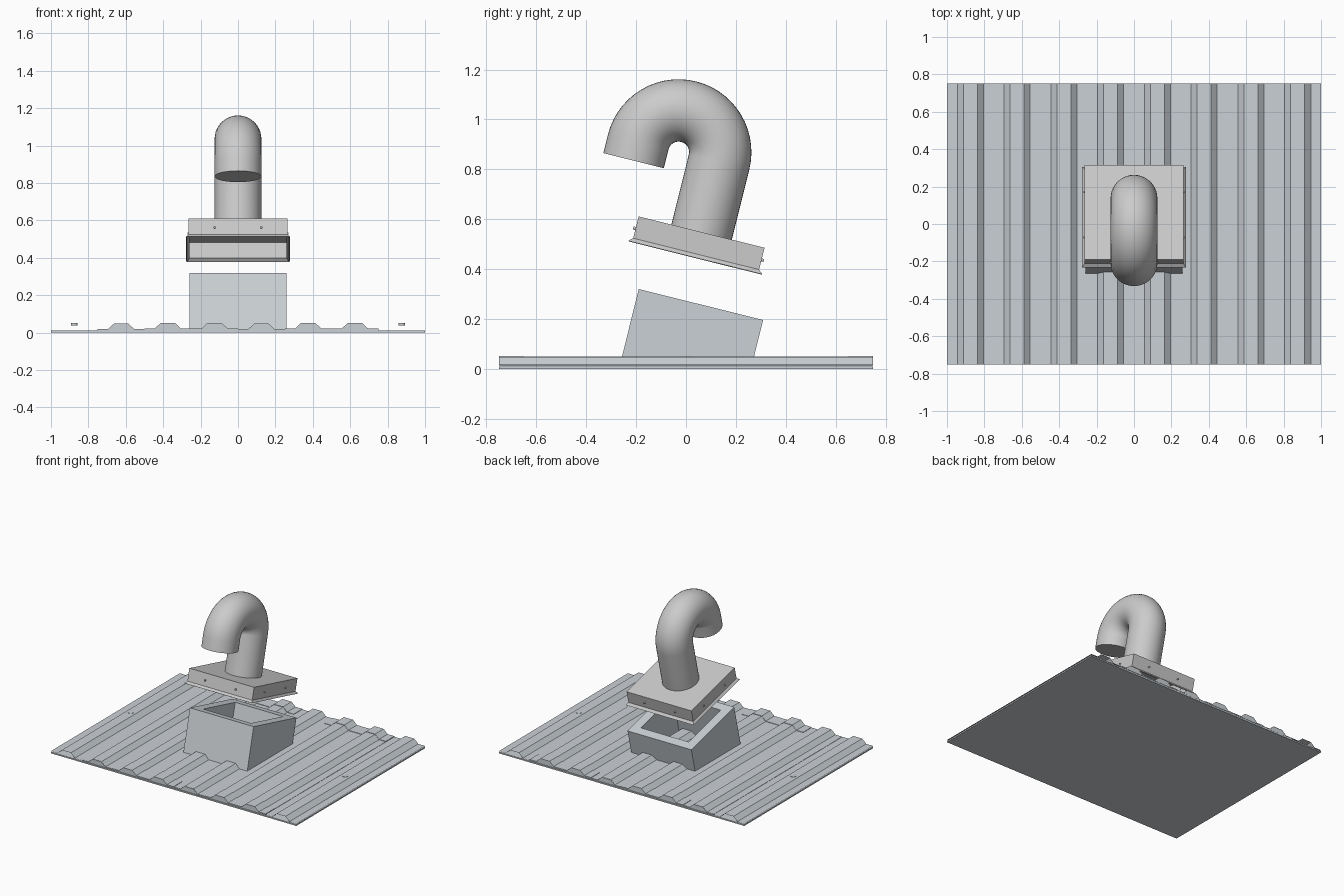
import bpy, bmesh, math
from mathutils import Matrix, Vector

if "Cube" in bpy.data.objects:
    bpy.data.objects.remove(bpy.data.objects["Cube"])

TILT = Matrix.Rotation(math.radians(-14), 4, 'X')
CAP = Matrix.Translation((0, 0.0625, 0.548)) @ TILT      # centre of hood top
CURB = Matrix.Translation((0, 0.06, 0.2575)) @ TILT      # centre of curb top

blue = bpy.data.materials.new("coated_sheet")
blue.diffuse_color = (0.60, 0.64, 0.67, 1)
blue.use_nodes = True
blue.node_tree.nodes["Principled BSDF"].inputs["Base Color"].default_value = blue.diffuse_color


def make(name, verts, faces, mat=None, fix=True):
    me = bpy.data.meshes.new(name)
    me.from_pydata([tuple(v) for v in verts], [], faces)
    if fix:
        bm = bmesh.new()
        bm.from_mesh(me)
        bmesh.ops.recalc_face_normals(bm, faces=bm.faces)
        bm.to_mesh(me)
        bm.free()
    ob = bpy.data.objects.new(name, me)
    bpy.context.collection.objects.link(ob)
    if mat:
        me.materials.append(mat)
    return ob


def loft(name, rings, cap_start=False, cap_end=False, closed=False, mat=None):
    n = len(rings[0])
    verts = [v for r in rings for v in r]
    faces = []
    for i in range(len(rings) if closed else len(rings) - 1):
        j = (i + 1) % len(rings)
        for k in range(n):
            l = (k + 1) % n
            faces.append((i*n + k, i*n + l, j*n + l, j*n + k))
    if cap_start:
        faces.append(tuple(range(n)))
    if cap_end:
        faces.append(tuple(range((len(rings) - 1)*n, len(rings)*n)))
    return make(name, verts, faces, mat)


def rib_profile(x0, x1, z, h=0.03):
    """Trapezoid ribs every 0.25 between x0 and x1."""
    pts = [(x0, z)]
    for i in range(round((x1 - x0) / 0.25)):
        c = x0 + 0.125 + i*0.25
        pts += [(c - 0.07, z), (c - 0.037, z + h), (c + 0.037, z + h), (c + 0.07, z)]
    return pts + [(x1, z)]


def sheet(name, x0, x1, y0, y1, z, base=None):
    """Ribbed sheet; with a base height it becomes a solid strip."""
    p = rib_profile(x0, x1, z)
    if base is not None:
        p += [(x1, base), (x0, base)]
        return loft(name, [[(x, y, h) for x, h in p] for y in (y0, y1)], True, True, mat=blue)
    n = len(p)
    verts = [(x, y, h) for y in (y0, y1) for x, h in p]
    faces = [(i, i + 1, n + i + 1, n + i) for i in range(n - 1)]
    return make(name, verts, faces, blue, fix=False)


def rect(m, hx, hy, n):
    return [m @ Vector((sx*hx, sy*hy, n)) for sx, sy in ((-1, -1), (1, -1), (1, 1), (-1, 1))]


def drop(ring, z):
    """Slide a ring along the tilted axis down to height z."""
    a = TILT @ Vector((0, 0, 1))
    return [v - a*((v.z - z)/a.z) for v in ring]


def disc(name, m, r, h, mat=None):
    bm = bmesh.new()
    bmesh.ops.create_cone(bm, cap_ends=True, segments=12, radius1=r, radius2=r, depth=h, matrix=m)
    me = bpy.data.meshes.new(name)
    bm.to_mesh(me)
    bm.free()
    ob = bpy.data.objects.new(name, me)
    bpy.context.collection.objects.link(ob)
    if mat:
        me.materials.append(mat)


# Roof deck: flat board, ribbed cladding, flashing sheet, end strips
flat = Matrix.Identity(4)
loft("roof_board", [rect(flat, 1, 0.75, 0), rect(flat, 1, 0.75, 0.01)], True, True, mat=blue)
sheet("roof_cladding", -1, 1, -0.75, 0.75, 0.017)
sheet("flashing_sheet", -0.75, 0.75, -0.748, 0.748, 0.019, 0.012)
for s, side in ((-1, "front"), (1, "back")):
    for x0, part in ((-0.5, "left"), (0.25, "right")):
        y0, y1 = sorted((s*0.65, s*0.75))
        sheet(f"end_strip_{side}_{part}", x0, x0 + 0.5, y0, y1, 0.022, 0.014)

# Deck screws
for s in (-1, 1):
    disc("deck_screw", Matrix.Translation((s*0.875, 0, 0.044)), 0.018, 0.012, blue)

# Upstand curb with open, rimmed top
outer, inner = rect(CURB, 0.26, 0.257, 0), rect(CURB, 0.195, 0.192, 0)
loft("curb", [drop(outer, 0.02), outer, inner, drop(inner, 0.02)], closed=True, mat=blue)

# Hood: hollow tray with flared drip edge
loft("hood", [rect(CAP, 0.264, 0.26, 0), rect(CAP, 0.264, 0.26, -0.09),
              rect(CAP, 0.277, 0.277, -0.105), rect(CAP, 0.272, 0.272, -0.107),
              rect(CAP, 0.259, 0.255, -0.09), rect(CAP, 0.259, 0.255, -0.006)], True, True)

# Hood screws, two per side
for k in range(4):
    turn = Matrix.Rotation(k*math.pi/2, 4, 'Z')
    for t in (-0.125, 0.125):
        disc("hood_screw", CAP @ turn @ Matrix.Translation((t, -0.264, -0.05))
             @ Matrix.Rotation(math.pi/2, 4, 'X'), 0.006, 0.012)

# Gooseneck pipe: straight riser, half-turn bend, short tail
R, BEND, RISE, TAIL, SEG = 0.125, 0.167, 0.289, 0.212, 40
path = [(0, -0.003, 0)]
path += [(-BEND + BEND*math.cos(a), RISE + BEND*math.sin(a), a)
         for a in (math.pi*i/28 for i in range(29))]
path.append((-2*BEND, TAIL, math.pi))
rings = []
for u, n, a in path:
    rings.append([CAP @ Vector((R*math.cos(t), u + R*math.sin(t)*math.cos(a),
                                n + R*math.sin(t)*math.sin(a)))
                  for t in (2*math.pi*k/SEG for k in range(SEG))])
pipe = loft("gooseneck_pipe", rings, True, True)
bpy.ops.object.select_all(action='DESELECT')
pipe.select_set(True)
bpy.context.view_layer.objects.active = pipe
bpy.ops.object.shade_smooth_by_angle(angle=math.radians(35))
